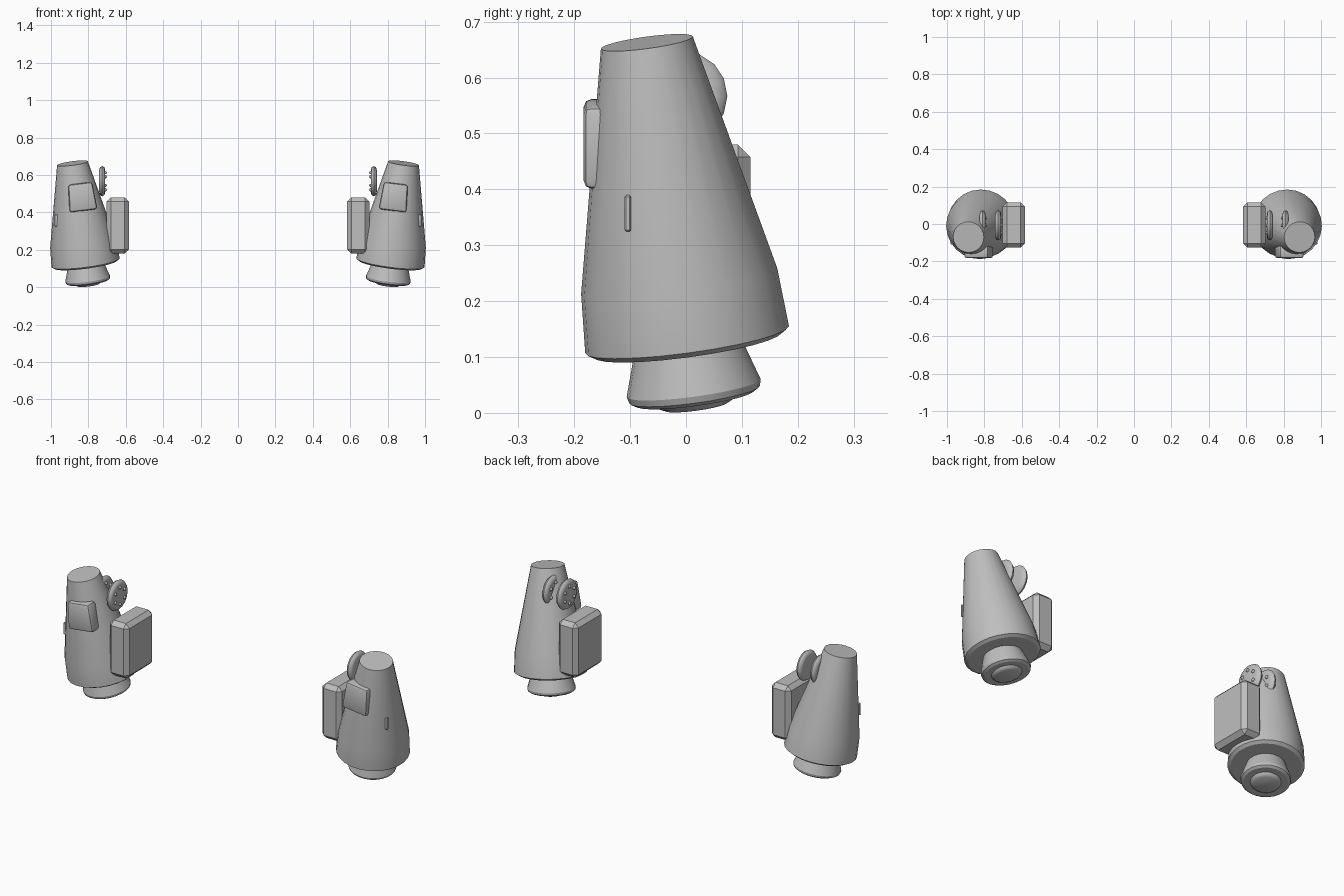
import bpy, bmesh, math
from mathutils import Matrix, Vector

if "Cube" in bpy.data.objects:
    bpy.data.objects.remove(bpy.data.objects["Cube"])

grey = bpy.data.materials.new("plain grey")
grey.use_nodes = True
grey.diffuse_color = (0.52, 0.52, 0.52, 1)
grey.node_tree.nodes["Principled BSDF"].inputs["Base Color"].default_value = (0.52, 0.52, 0.52, 1)


def finish(bm, name, matrix, side, angle=30):
    """Place the mesh, reflect it for the other side and shade it."""
    bm.transform(Matrix.Diagonal((side, 1, 1, 1)) @ matrix)
    bmesh.ops.recalc_face_normals(bm, faces=bm.faces)
    mesh = bpy.data.meshes.new(name)
    bm.to_mesh(mesh)
    bm.free()
    mesh.materials.append(grey)
    obj = bpy.data.objects.new(name, mesh)
    bpy.context.collection.objects.link(obj)
    bpy.ops.object.select_all(action="DESELECT")
    obj.select_set(True)
    bpy.context.view_layer.objects.active = obj
    bpy.ops.object.shade_smooth_by_angle(angle=math.radians(angle))
    return obj


def lathe(profile, sides):
    """Closed solid of revolution about z from (radius, height) pairs."""
    bm = bmesh.new()
    rings = []
    for r, h in profile:
        rings.append([bm.verts.new((r * math.cos(a), r * math.sin(a), h))
                      for a in (math.tau * i / sides for i in range(sides))])
    for low, high in zip(rings, rings[1:]):
        for i in range(sides):
            j = (i + 1) % sides
            bm.faces.new((low[i], low[j], high[j], high[i]))
    bm.faces.new(rings[0])
    bm.faces.new(rings[-1])
    return bm


def block(size, bevel, segments=1, taper=1.0):
    """Bevelled box whose top may be narrower than its base."""
    bm = bmesh.new()
    bmesh.ops.create_cube(bm, size=1)
    bmesh.ops.scale(bm, vec=size, verts=bm.verts)
    for v in bm.verts:
        if v.co.z > 0:
            v.co.x *= taper
    bmesh.ops.bevel(bm, geom=bm.edges[:], offset=bevel, segments=segments,
                    profile=0.5, affect="EDGES")
    return bm


# Leaning axis shared by the body and nozzle
base = Vector((0.815, 0.002, 0.131))
axis = Vector((0.07, -0.072, 0.531)).normalized()
lean = Matrix.Translation(base) @ axis.to_track_quat("Z", "Y").to_matrix().to_4x4()

body_profile = [(0.168, -0.01), (0.184, 0), (0.177, 0.107), (0.083, 0.541)]
nozzle_profile = [(0.09, 0.01), (0.121, -0.088), (0.118, -0.1), (0.106, -0.107),
                  (0.074, -0.107), (0.068, -0.116), (0.056, -0.122)]
dial_profile = [(0.058, -0.016), (0.074, -0.012), (0.081, 0), (0.074, 0.012),
                (0.06, 0.016)]

for side, label in ((1, "left"), (-1, "right")):
    # Tapered body and nozzle
    finish(lathe(body_profile, 24), label + "_body", lean, side)
    finish(lathe(nozzle_profile, 24), label + "_nozzle", lean, side)

    # Chamfered pack on the inner side
    finish(block((0.118, 0.24, 0.3), 0.022), label + "_side_pack",
           Matrix.Translation((0.643, -0.005, 0.33)), side)

    # Small tapered box on the front
    finish(block((0.15, 0.07, 0.148), 0.014, 2, 0.86), label + "_front_box",
           Matrix.Translation((0.835, -0.148, 0.482)) @ Matrix.Rotation(math.radians(7), 4, "Y"),
           side)

    # Pair of upright dials with studs on their inner faces
    for name, x in (("inner", 0.726), ("outer", 0.81)):
        turn = Matrix.Translation((x, -0.007, 0.567)) @ Matrix.Rotation(-math.pi / 2, 4, "Y")
        finish(lathe(dial_profile, 16), f"{label}_{name}_dial", turn, side, 50)
        studs = bmesh.new()
        for i in range(6):
            a = math.tau * i / 6
            spot = Matrix.Translation((0.046 * math.cos(a), 0.046 * math.sin(a), 0.016))
            bmesh.ops.create_uvsphere(studs, u_segments=8, v_segments=6,
                                      radius=0.009, matrix=spot)
        finish(studs, f"{label}_{name}_dial_studs", turn, side, 60)

    # Thin fin on the outer side
    finish(block((0.03, 0.012, 0.065), 0.003), label + "_outer_fin",
           Matrix.Translation((0.966, -0.104, 0.357)), side)
